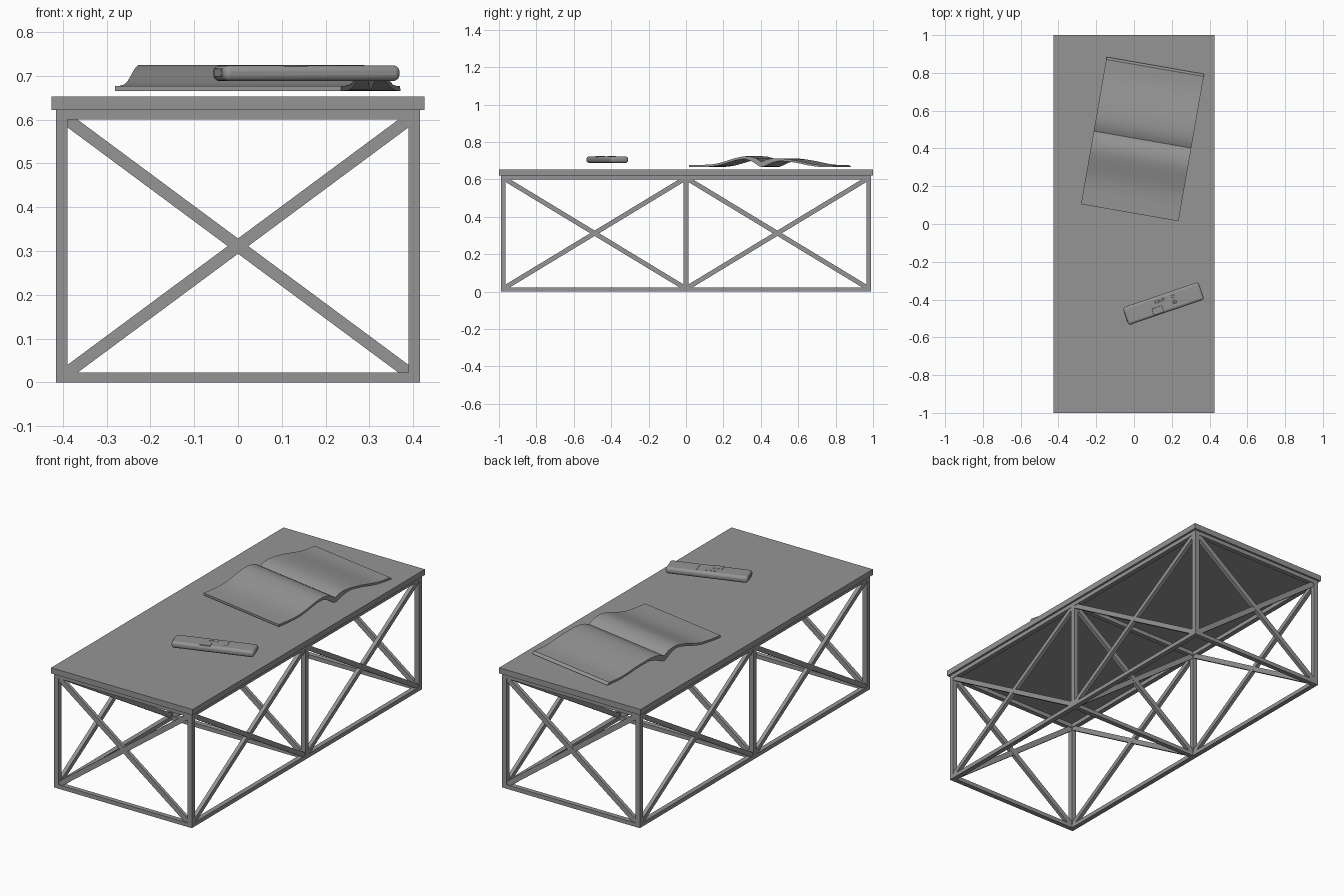
import bpy, bmesh
from math import radians
from mathutils import Vector, Matrix

if "Cube" in bpy.data.objects:
    bpy.data.objects.remove(bpy.data.objects["Cube"])

# Dark grey finish shared by every part
grey = bpy.data.materials.new("dark_grey")
grey.diffuse_color = (0.3, 0.3, 0.3, 1)
grey.use_nodes = True
grey.node_tree.nodes["Principled BSDF"].inputs["Base Color"].default_value = grey.diffuse_color

def finish(name, bm):
    bmesh.ops.recalc_face_normals(bm, faces=bm.faces)
    me = bpy.data.meshes.new(name)
    bm.to_mesh(me)
    bm.free()
    me.materials.append(grey)
    ob = bpy.data.objects.new(name, me)
    bpy.context.collection.objects.link(ob)
    return ob

def box(name, lo, hi):
    bm = bmesh.new()
    lo, hi = Vector(lo), Vector(hi)
    bmesh.ops.create_cube(bm, size=1, matrix=Matrix.Translation((lo + hi) / 2) @ Matrix.Diagonal((*(hi - lo), 1)))
    return finish(name, bm)

def bar(name, a, b, side, w, t):
    """Rectangular bar from a to b; 'side' is the normal of the frame it lies in."""
    a, b = Vector(a), Vector(b)
    d = b - a
    n = Vector(side)
    m = d.normalized().cross(n)
    rot = Matrix((m, n, d.normalized())).transposed().to_4x4()
    bm = bmesh.new()
    bmesh.ops.create_cube(bm, size=1, matrix=Matrix.Translation((a + b) / 2) @ rot @ Matrix.Diagonal((w, t, d.length, 1)))
    return finish(name, bm)

def smooth(ob, angle):
    bpy.ops.object.select_all(action='DESELECT')
    ob.select_set(True)
    bpy.context.view_layer.objects.active = ob
    bpy.ops.object.shade_smooth_by_angle(angle=radians(angle))

# Table top
box("table_top", (-0.426, -1, 0.622), (0.426, 1, 0.653))

# Steel frame: posts, rails and crossed braces
W, H = 0.026, 0.622
X, Y = 0.402, 0.977
h = W / 2
for j, y in enumerate((-Y, 0, Y)):
    for i, x in enumerate((-X, X)):
        box(f"post_{j}_{i}", (x - h, y - h, 0), (x + h, y + h, H))
    for nm, z in (("bottom", 0), ("top", H - 0.022)):
        box(f"{nm}_cross_rail_{j}", (-X + h, y - h, z), (X - h, y + h, z + 0.022))
    for s in (-1, 1):
        bar(f"cross_brace_{j}_{s}", (-0.39 * s, y, 0.022), (0.39 * s, y, 0.6), (0, 1, 0), 0.028, 0.019 + 0.001 * s)
for i, x in enumerate((-X, X)):
    for j, (y0, y1) in enumerate(((-Y, 0), (0, Y))):
        for nm, z in (("bottom", 0), ("top", H - 0.022)):
            box(f"{nm}_side_rail_{i}_{j}", (x - h, y0 + h, z), (x + h, y1 - h, z + 0.022))
        for s in (0, 1):
            z0, z1 = (0.022, 0.602) if s else (0.602, 0.022)
            bar(f"side_brace_{i}_{j}_{s}", (x, y0 + 0.01, z0), (x, y1 - 0.01, z1), (1, 0, 0), 0.025, 0.02 + 0.001 * s)

# Open book: (distance from spine, upper z, lower z); the far page lies flatter
near = [(0.012, 0.704, 0.670), (0.03, 0.714, 0.684), (0.055, 0.721, 0.699),
        (0.085, 0.724, 0.709), (0.115, 0.720, 0.707), (0.15, 0.711, 0.698), (0.19, 0.698, 0.686),
        (0.23, 0.687, 0.675), (0.27, 0.680, 0.668), (0.33, 0.677, 0.666), (0.393, 0.677, 0.665)]
far = [(0.012, 0.700, 0.668), (0.03, 0.707, 0.676), (0.06, 0.713, 0.690),
       (0.10, 0.713, 0.699), (0.15, 0.707, 0.695), (0.20, 0.699, 0.687),
       (0.25, 0.688, 0.676), (0.30, 0.679, 0.668), (0.34, 0.677, 0.666), (0.385, 0.677, 0.665)]
full = [(-s, t, b) for s, t, b in near[::-1]] + [(0, 0.694, 0.667)] + far
outline = [(s, t) for s, t, b in full] + [(s, b) for s, t, b in reversed(full)]
m, n = len(full), len(outline)
outline[m] = (0.398, 0.665)   # slanted far page edge
bm = bmesh.new()
rings = [[bm.verts.new((x, s, z)) for s, z in outline] for x in (-0.262, 0.262)]
for k in range(n):
    q = (k + 1) % n
    bm.faces.new((rings[0][k], rings[0][q], rings[1][q], rings[1][k]))
for r in rings:
    for k in range(m - 1):
        bm.faces.new((r[k], r[k + 1], r[n - 2 - k], r[n - 1 - k]))
book = finish("open_book", bm)
book.matrix_world = Matrix.Translation((0.045, 0.447, 0)) @ Matrix.Rotation(radians(-9.9), 4, 'Z')
smooth(book, 35)

# Remote control: rounded slab with raised keys
place = Matrix.Translation((0.156, -0.421, 0)) @ Matrix.Rotation(radians(18.8), 4, 'Z')
def bevelled(name, lo, hi, width, segs):
    ob = box(name, lo, hi)
    ob.matrix_world = place
    mod = ob.modifiers.new("round", 'BEVEL')
    mod.width, mod.segments = width, segs
    smooth(ob, 40)
bevelled("remote_body", (-0.212, -0.049, 0.688), (0.212, 0.049, 0.7235), 0.014, 4)
keys = [(-0.04, -0.025, 0.028, 0.018), (-0.03, 0.02, 0.012, 0.006), (0.0, 0.02, 0.012, 0.006),
        (0.06, 0.02, 0.008, 0.008), (0.06, -0.01, 0.008, 0.008)]
for k, (x, y, a, b) in enumerate(keys):
    bevelled(f"remote_key_{k}", (x - a, y - b, 0.72), (x + a, y + b, 0.7245), 0.001, 1)
# Remote end cap window
bevelled("remote_end_window", (-0.2135, -0.025, 0.697), (-0.20, 0.025, 0.716), 0.001, 1)
